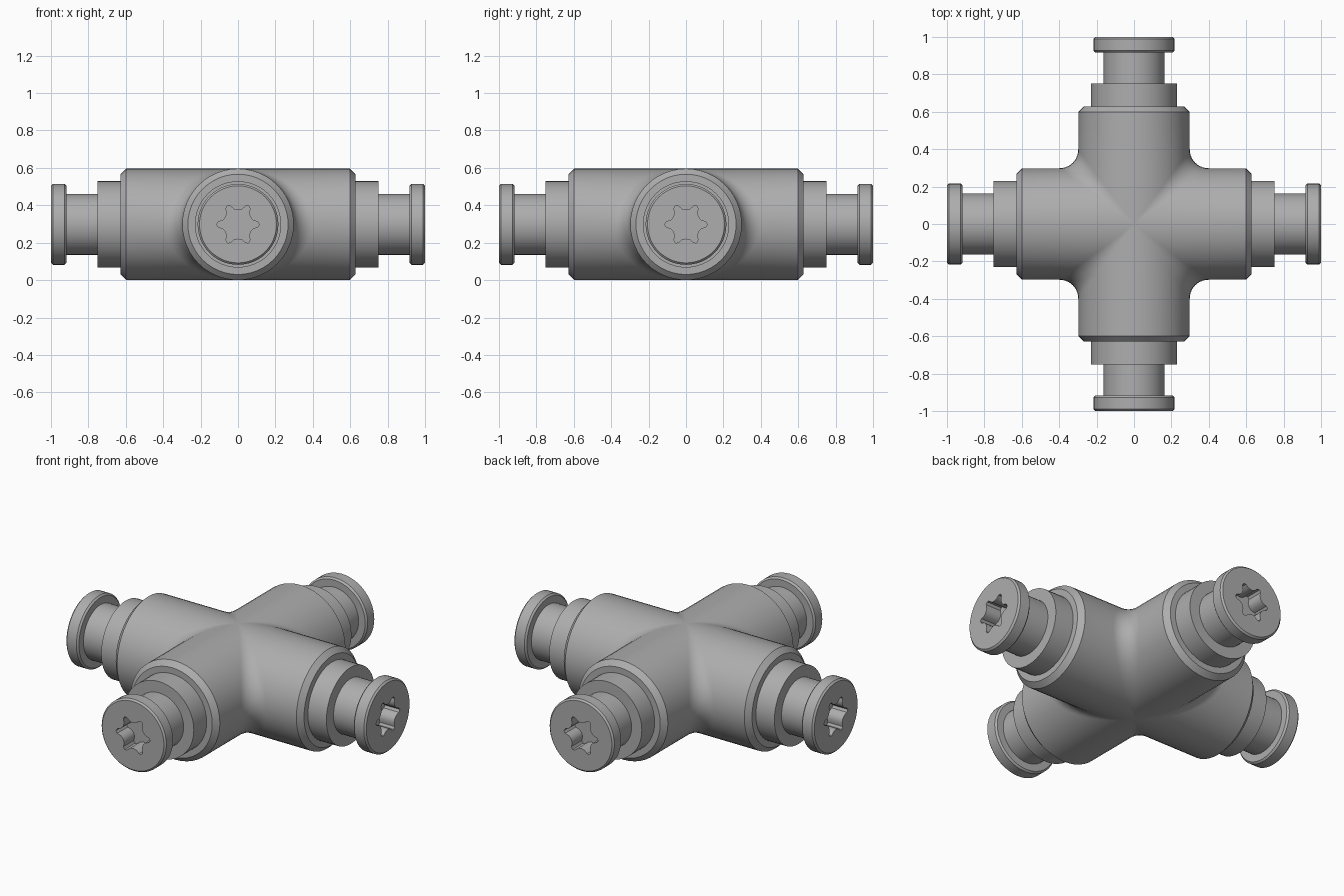
import bpy
import bmesh
from math import sin, cos, pi, radians
from mathutils import Vector, Matrix

cube = bpy.data.objects.get("Cube")
if cube:
    bpy.data.objects.remove(cube, do_unlink=True)

R = 0.298          # body pipe radius, also the height of the axis
FILLET = 0.1       # blend radius between neighbouring pipes
CHAMFER = 0.03
BODY_END = 0.628
SEGS = 48
# Six-lobed drive socket: radii over one sixth of a turn
LOBE = [0.114, 0.106, 0.084, 0.079, 0.076, 0.079, 0.084, 0.106]

grey = bpy.data.materials.new("plain_grey")
grey.use_nodes = True
grey.diffuse_color = (0.42, 0.42, 0.42, 1)
grey.node_tree.nodes["Principled BSDF"].inputs["Base Color"].default_value = (0.42, 0.42, 0.42, 1)


def finish(bm, name, angle):
    bmesh.ops.remove_doubles(bm, verts=bm.verts, dist=0.0002)
    bmesh.ops.dissolve_degenerate(bm, edges=bm.edges, dist=0.0002)
    bmesh.ops.holes_fill(bm, edges=[e for e in bm.edges if e.is_boundary], sides=0)
    bmesh.ops.recalc_face_normals(bm, faces=bm.faces)
    mesh = bpy.data.meshes.new(name)
    bm.to_mesh(mesh)
    bm.free()
    mesh.materials.append(grey)
    obj = bpy.data.objects.new(name, mesh)
    bpy.context.collection.objects.link(obj)
    bpy.ops.object.select_all(action='DESELECT')
    obj.select_set(True)
    bpy.context.view_layer.objects.active = obj
    bpy.ops.object.shade_smooth_by_angle(angle=radians(angle))
    return obj


def skin(bm, rows, closed=False):
    """Join equal rows of points with quads."""
    grid = [[bm.verts.new(p) for p in row] for row in rows]
    for a, b in zip(grid, grid[1:]):
        n = len(a)
        for i in range(n if closed else n - 1):
            j = (i + 1) % n
            bm.faces.new((a[i], a[j], b[j], b[i]))


def corner_row(phi):
    """One line along an arm, round the rolling-ball blend, along the next arm."""
    c, s = cos(phi), sin(phi)
    inner = R - CHAMFER
    centre = Vector((c, c, s)) * (R + FILLET)
    d1, d2 = Vector((0, -c, -s)), Vector((-c, 0, -s))
    arc = [centre + d1.lerp(d2, t / 8).normalized() * FILLET for t in range(9)]
    start = [Vector((BODY_END, inner * c, inner * s)),
             Vector((BODY_END - CHAMFER, R * c, R * s))]
    end = [Vector((v.y, v.x, v.z)) for v in reversed(start)]
    return start + arc + end


# Cross body: one blended corner repeated four times, ends capped
bm = bmesh.new()
for k in range(4):
    turn = Matrix.Rotation(k * pi / 2, 3, 'Z')
    skin(bm, [[turn @ p for p in corner_row(-pi / 2 + pi * i / 24)]
              for i in range(25)])
finish(bm, "cross_body", 30).location.z = R


def star(i):
    return LOBE[i % len(LOBE)]


def plug(name, turn):
    """Collar, stem and flanged head with a recessed socket."""
    profile = [(0.6, 0.231), (0.751, 0.231), (0.751, 0.163), (0.917, 0.163),
               (0.917, 0.206), (0.927, 0.216), (0.99, 0.216), (1.0, 0.206),
               (1.0, star), (0.9, star)]
    rows = []
    for x, r in profile:
        row = []
        for i in range(SEGS):
            a = 2 * pi * i / SEGS
            rad = r(i) if callable(r) else r
            row.append(Vector((x, rad * cos(a), rad * sin(a))))
        rows.append(row)
    bm = bmesh.new()
    skin(bm, rows, closed=True)
    obj = finish(bm, name, 30)
    obj.rotation_euler.z = turn
    obj.location.z = R


for k, side in enumerate(("left", "back", "right", "front")):
    plug(side + "_plug", k * pi / 2)
